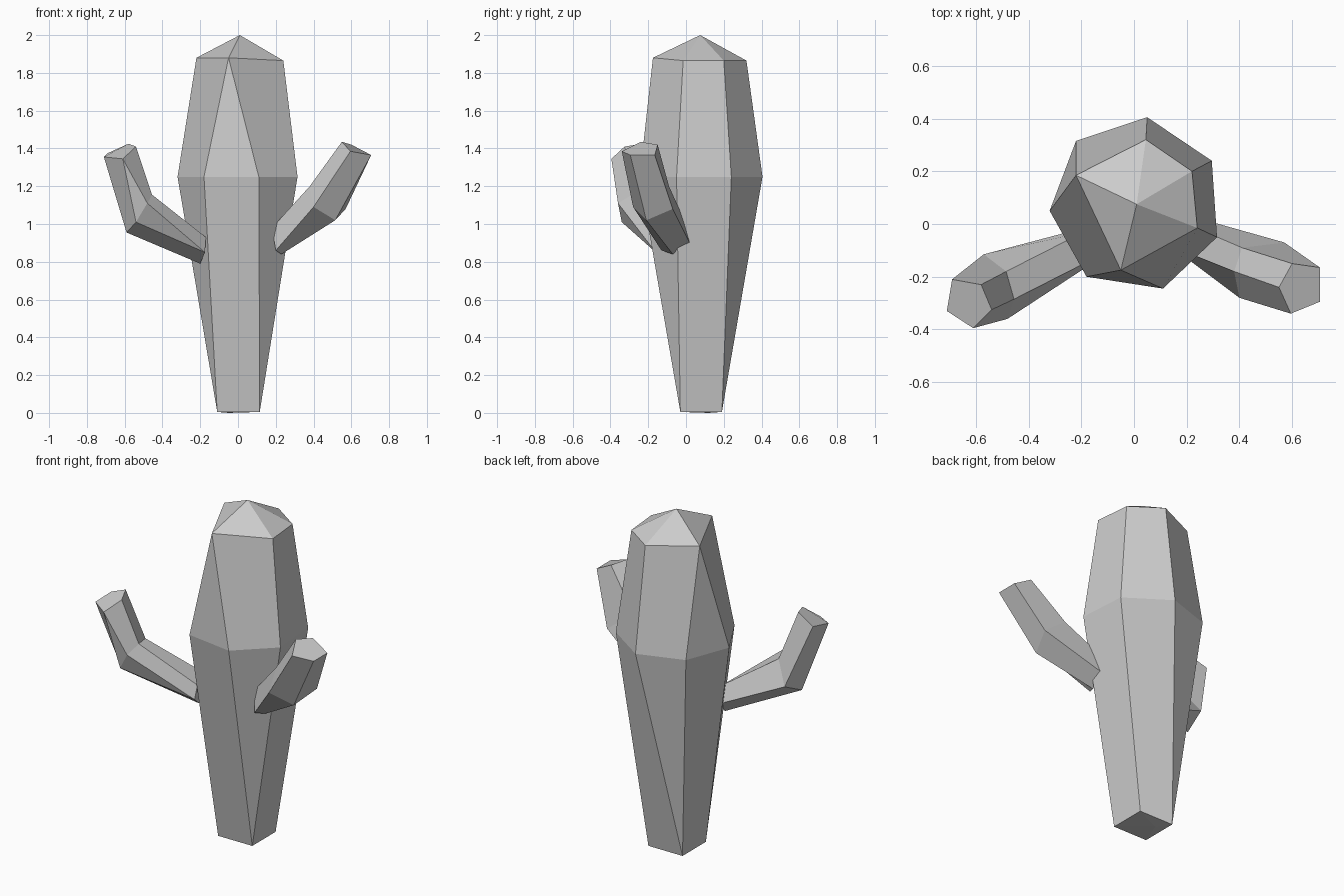
import bpy
import bmesh

default = bpy.data.objects.get("Cube")
if default:
    bpy.data.objects.remove(default, do_unlink=True)


def make_material(name, colour):
    material = bpy.data.materials.new(name)
    material.use_nodes = True
    material.diffuse_color = colour
    material.node_tree.nodes["Principled BSDF"].inputs["Base Color"].default_value = colour
    return material


def at_height(points, z):
    """Lift a flat outline to a height."""
    return [(x, y, z) for x, y in points]


def loft(name, rings, material):
    """Skin matching rings; repeated points in a ring collapse quads to triangles."""
    bm = bmesh.new()
    corners = {}

    def corner(point):
        if point not in corners:
            corners[point] = bm.verts.new(point)
        return corners[point]

    def add_face(points):
        unique = list(dict.fromkeys(points))
        if len(unique) > 2:
            bm.faces.new([corner(p) for p in unique])

    for lower, upper in zip(rings, rings[1:]):
        count = len(lower)
        for i in range(count):
            j = (i + 1) % count
            add_face([lower[i], lower[j], upper[j], upper[i]])
    for end_ring in (rings[0], rings[-1]):
        add_face(end_ring)
    bmesh.ops.recalc_face_normals(bm, faces=bm.faces[:])
    mesh = bpy.data.meshes.new(name)
    bm.to_mesh(mesh)
    bm.free()
    mesh.materials.append(material)
    part = bpy.data.objects.new(name, mesh)
    bpy.context.scene.collection.objects.link(part)
    return part


grey = make_material("plain grey", (0.6, 0.6, 0.6, 1))

# Trunk: narrow square foot, seven-sided waist, five-sided shoulder, pointed crown
foot_right, foot_left = (-.11, -.03), (.115, -.03)
foot_back_left, foot_back_right = (.115, .19), (-.11, .19)
foot = [foot_right, foot_right, foot_left, foot_left,
        foot_back_left, foot_back_right, foot_back_right]
waist = [(-.32, .05), (-.18, -.2), (.11, -.245), (.315, -.05),
         (.295, .24), (.05, .405), (-.22, .315)]
side, front = (-.22, .185, 1.88), (-.05, -.175, 1.88)
shoulder = [side, front, front, (.24, -.015, 1.865),
            (.22, .2, 1.865), (.045, .32, 1.865), side]
underside = [(-.05, .12, 0)] * len(waist)
crown = [(.01, .075, 2)] * len(waist)
loft("trunk", [underside, at_height(foot, .005), at_height(waist, 1.25),
               shoulder, crown], grey)

# Left arm: root sunk in the trunk, elbow, tilted end
root = [(.25, .02, .9), (.23, -.07, .84), (.2, -.13, .86),
        (.18, -.1, .98), (.2, 0, 1)]
elbow = [(.57, -.07, 1.08), (.515, -.21, 1.02), (.4, -.28, 1.09),
         (.38, -.18, 1.2), (.41, -.09, 1.2)]
end = [(.705, -.165, 1.365), (.705, -.295, 1.365), (.595, -.34, 1.385),
       (.55, -.24, 1.435), (.6, -.15, 1.42)]
loft("left_arm", [root, elbow, end], grey)

# Right arm: the front edge splits in two below the end
root_front, end_front = (-.175, -.16, .85), (-.61, -.395, 1.345)
root = [(-.21, -.02, .86), (-.2, -.08, .79), root_front, root_front,
        (-.17, -.14, .93), (-.19, -.03, .95)]
elbow = [(-.57, -.115, 1.02), (-.59, -.25, .955), (-.54, -.34, 1.01),
         (-.48, -.36, 1.11), (-.455, -.285, 1.155), (-.485, -.18, 1.14)]
end = [(-.69, -.21, 1.375), (-.71, -.33, 1.355), end_front, end_front,
       (-.54, -.325, 1.41), (-.58, -.23, 1.425)]
loft("right_arm", [root, elbow, end], grey)
